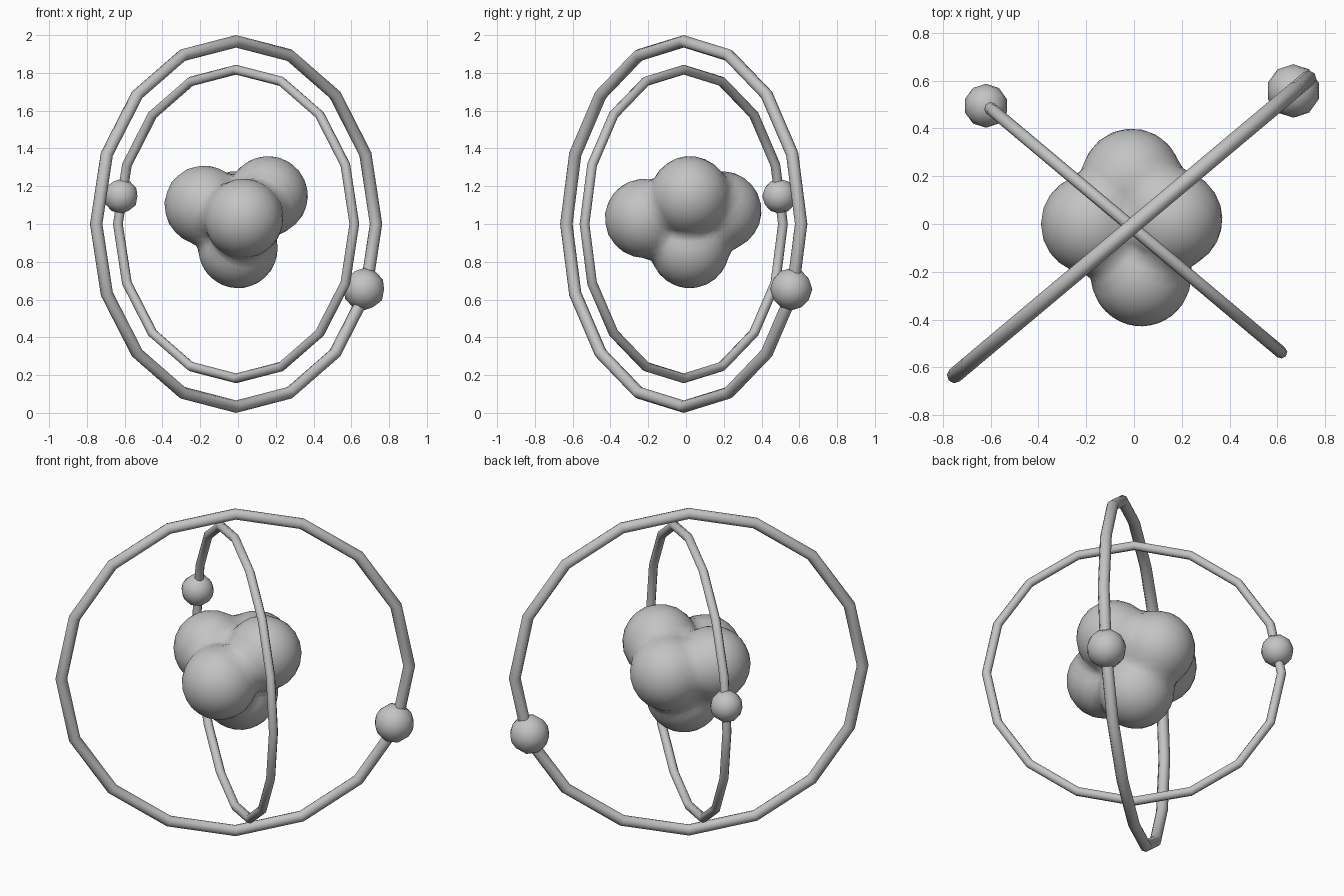
import bpy
import bmesh
import math
from mathutils import Vector

cube = bpy.data.objects.get("Cube")
if cube:
    bpy.data.objects.remove(cube, do_unlink=True)

grey = bpy.data.materials.new("plain_grey")
grey.use_nodes = True
colour = (0.55, 0.55, 0.55, 1)
grey.diffuse_color = colour
grey.node_tree.nodes["Principled BSDF"].inputs["Base Color"].default_value = colour


def finish(name):
    """Name the active object, colour it and shade it smooth."""
    obj = bpy.context.object
    obj.name = obj.data.name = name
    obj.data.materials.append(grey)
    bpy.ops.object.shade_smooth()
    return obj


def orbit(name, radius, tube, turn):
    """Upright ring, turned about the vertical axis."""
    bpy.ops.mesh.primitive_torus_add(
        major_segments=16, minor_segments=8,
        major_radius=radius, minor_radius=tube,
        location=(-0.01, -0.012, 1.0),
        rotation=(math.pi / 2, 0, math.radians(turn)))
    finish(name)


def electron(name, radius, place):
    bpy.ops.mesh.primitive_ico_sphere_add(
        subdivisions=2, radius=radius, location=place)
    finish(name)


# Two crossing rings, each with a ball threaded on it
orbit("outer_orbit", 0.967, 0.033, 40)
orbit("inner_orbit", 0.817, 0.026, -40)
electron("outer_electron", 0.112, (0.667, 0.557, 0.655))
electron("inner_electron", 0.092, (-0.62, 0.495, 1.147))

# Nucleus: five fused lobes, relative to its centre
lobes = [Vector(c) for c in (
    (-0.18, 0.0, 0.10),    # right lobe
    (0.16, 0.02, 0.15),    # left lobe
    (0.0, 0.02, -0.13),    # lower lobe
    (0.03, -0.22, 0.03),   # front lobe
    (-0.01, 0.19, 0.07),   # back lobe
)]
lobe_radius = 0.21
blend = 0.02


def surface_distance(direction):
    """Softly blended distance from the centre to the fused lobes."""
    total = 0
    for c in lobes:
        along = c.dot(direction)
        inside = lobe_radius ** 2 - c.length_squared + along ** 2
        total += math.exp((along + math.sqrt(max(inside, 0))) / blend)
    return blend * math.log(total)


bpy.ops.mesh.primitive_ico_sphere_add(subdivisions=4, radius=1, location=(0, 0, 1))
nucleus = finish("nucleus")
bm = bmesh.new()
bm.from_mesh(nucleus.data)
for v in bm.verts:
    d = v.co.normalized()
    v.co = d * surface_distance(d)
bm.to_mesh(nucleus.data)
bm.free()
